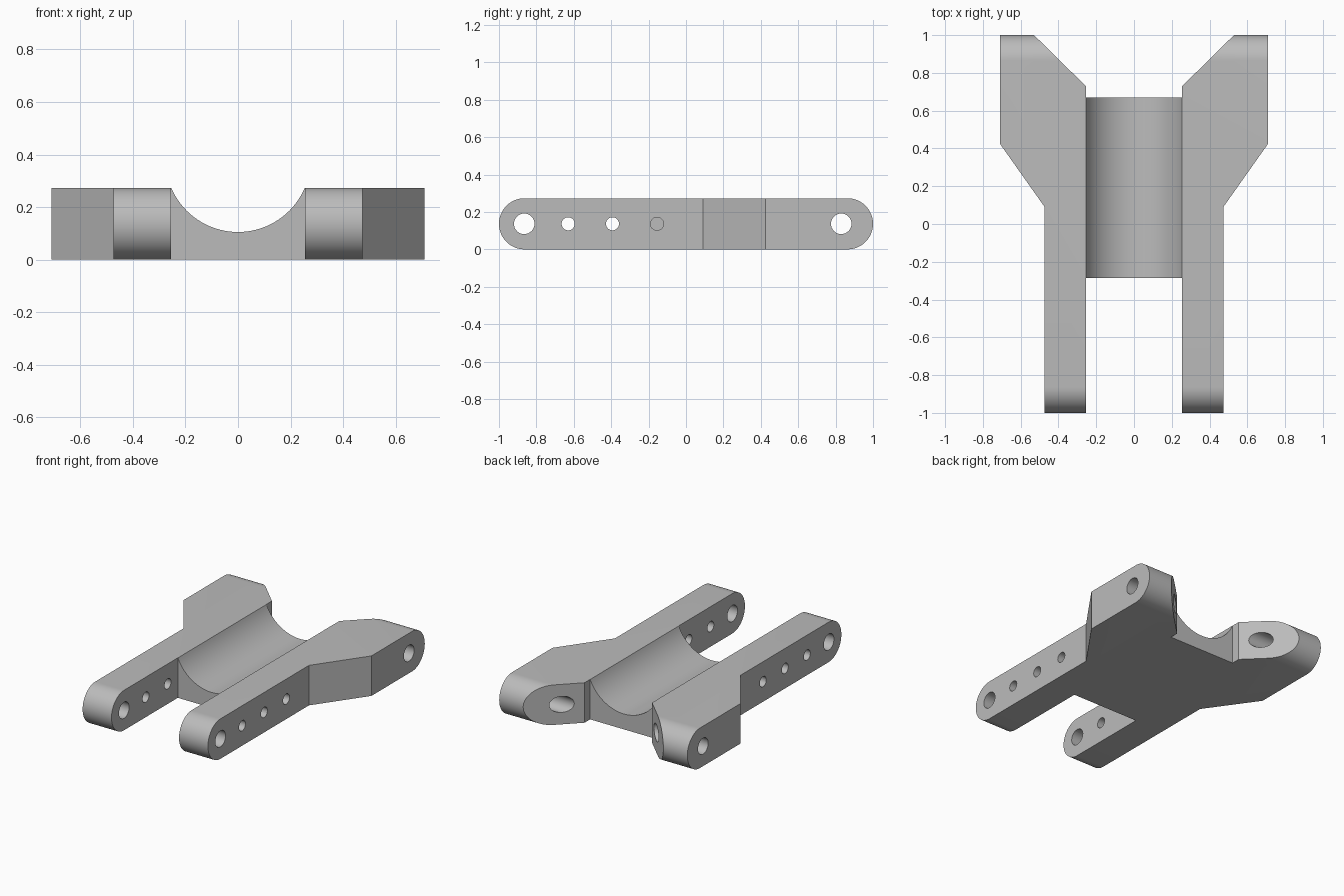
import bpy
import bmesh
from math import sin, cos, pi, radians
from mathutils import Vector

if "Cube" in bpy.data.objects:
    bpy.data.objects.remove(bpy.data.objects["Cube"])

HEIGHT = 0.273
MID = HEIGHT / 2

steel = bpy.data.materials.new("plain grey")
steel.use_nodes = True
GREY = (0.5, 0.5, 0.5, 1)
steel.diffuse_color = GREY
steel.node_tree.nodes["Principled BSDF"].inputs["Base Color"].default_value = GREY


def prism(name, points, axis, start, end):
    """Closed 2D profile extruded along an axis from start to end."""
    place = {"x": lambda a, b: (start, a, b),
             "y": lambda a, b: (a, start, b),
             "z": lambda a, b: (a, b, start)}[axis]
    bm = bmesh.new()
    face = bm.faces.new([bm.verts.new(place(a, b)) for a, b in points])
    moved = bmesh.ops.extrude_face_region(bm, geom=[face])["geom"]
    shift = Vector([end - start if c == axis else 0 for c in "xyz"])
    bmesh.ops.translate(bm, vec=shift,
                        verts=[v for v in moved if isinstance(v, bmesh.types.BMVert)])
    bmesh.ops.recalc_face_normals(bm, faces=bm.faces[:])
    mesh = bpy.data.meshes.new(name)
    bm.to_mesh(mesh)
    bm.free()
    mesh.materials.append(steel)
    obj = bpy.data.objects.new(name, mesh)
    bpy.context.collection.objects.link(obj)
    return obj


def arc(cx, cy, r, a0, a1, n):
    return [(cx + r * cos(a0 + (a1 - a0) * i / n), cy + r * sin(a0 + (a1 - a0) * i / n))
            for i in range(n + 1)]


def carve(target, cutter, operation):
    mod = target.modifiers.new(cutter.name, "BOOLEAN")
    mod.object, mod.operation, mod.solver = cutter, operation, "EXACT"
    bpy.context.view_layer.objects.active = target
    bpy.ops.object.modifier_apply(modifier=mod.name)
    bpy.data.objects.remove(cutter)


# Plan outline: two arms joined by a central web, flaring at the back
half = [(0.255, -0.285), (0.255, -1.05), (0.473, -1.05), (0.473, 0.09),
        (0.71, 0.425), (0.71, 1.05), (0.58, 1.05), (0.255, 0.73), (0.255, 0.67)]
plan = half + [(-x, y) for x, y in reversed(half)]
bracket = prism("cradle_bracket", plan, "z", -0.1, 0.4)

# Side profile: flat bar with full round ends
side = arc(1 - MID, MID, MID, -pi / 2, pi / 2, 32) + arc(MID - 1, MID, MID, pi / 2, 3 * pi / 2, 32)
carve(bracket, prism("round_ends", side, "x", -1, 1), "INTERSECT")

# Round trough across the web
trough = arc(0, 0.381, 0.276, 0, 2 * pi, 96)[:-1]
carve(bracket, prism("trough", trough, "y", -0.5, 0.8), "DIFFERENCE")

# Pin holes through the arms; the one beside the web is blind
for y, r, inner in [(-0.865, 0.055, 0.2), (-0.63, 0.035, 0.2), (-0.393, 0.035, 0.2),
                    (-0.155, 0.035, 0.255), (0.83, 0.055, 0.2)]:
    ring = arc(y, MID, r, 0, 2 * pi, 32)[:-1]
    for s in (1, -1):
        carve(bracket, prism("pin_hole", ring, "x", s * inner, s * 0.9), "DIFFERENCE")

bpy.ops.object.select_all(action="DESELECT")
bracket.select_set(True)
bpy.context.view_layer.objects.active = bracket
bpy.ops.object.shade_smooth_by_angle(angle=radians(25))
